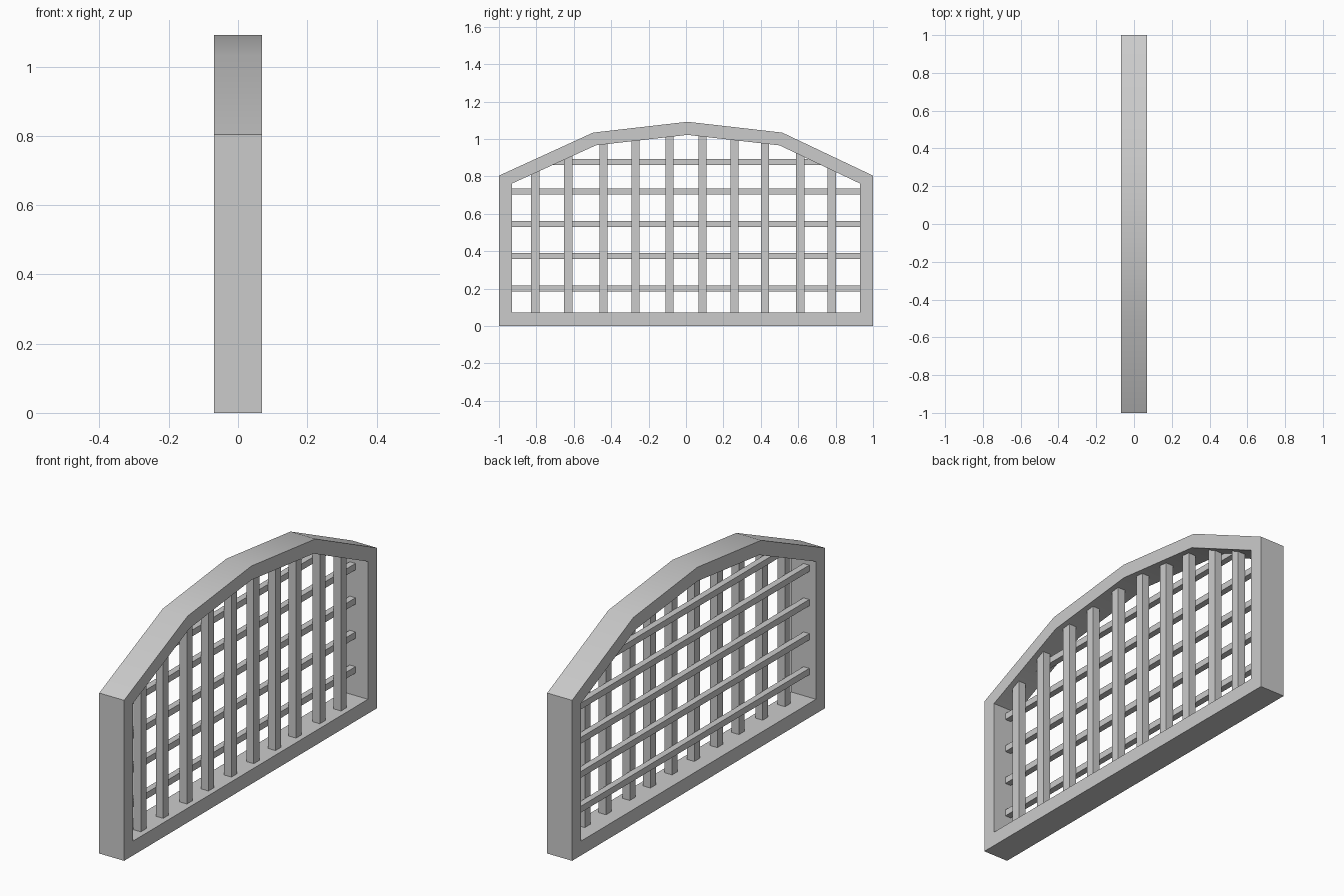
import bpy, bmesh
from math import radians

if "Cube" in bpy.data.objects:
    bpy.data.objects.remove(bpy.data.objects["Cube"], do_unlink=True)

grey = bpy.data.materials.new("light_grey")
grey.use_nodes = True
colour = (0.6, 0.6, 0.6, 1)
grey.diffuse_color = colour
grey.node_tree.nodes["Principled BSDF"].inputs["Base Color"].default_value = colour


def finish(name, bm):
    bmesh.ops.recalc_face_normals(bm, faces=bm.faces)
    mesh = bpy.data.meshes.new(name)
    bm.to_mesh(mesh)
    bm.free()
    mesh.materials.append(grey)
    obj = bpy.data.objects.new(name, mesh)
    bpy.context.collection.objects.link(obj)
    return obj


def bar(name, low, high):
    bm = bmesh.new()
    bmesh.ops.create_cube(bm, size=1)
    for v in bm.verts:
        v.co = [a if c < 0 else b for c, a, b in zip(v.co, low, high)]
    return finish(name, bm)


# Arched frame: outer and inner outlines in (y, z)
HALF = 0.069
outer = [(-1, 0), (1, 0), (1, 0.804), (0.515, 1.034), (0.008, 1.092), (-0.497, 1.034), (-1, 0.804)]
inner = [(-0.93, 0.072), (0.93, 0.072), (0.93, 0.762), (0.5, 0.966), (0.008, 1.022), (-0.482, 0.966), (-0.93, 0.762)]

bm = bmesh.new()
rings = [[bm.verts.new((x, y, z)) for y, z in outline]
         for x, outline in ((HALF, outer), (HALF, inner), (-HALF, inner), (-HALF, outer))]
n = len(outer)
for k, ring in enumerate(rings):
    after = rings[(k + 1) % len(rings)]
    for i in range(n):
        j = (i + 1) % n
        bm.faces.new((ring[i], ring[j], after[j], after[i]))
frame = finish("arched_frame", bm)
bpy.context.view_layer.objects.active = frame
frame.select_set(True)
bpy.ops.object.shade_smooth_by_angle(angle=radians(30))
frame.select_set(False)


def arch_height(y):
    # Height of the inner arch above a given y
    for (y1, z1), (y0, z0) in zip(inner[2:], inner[3:]):
        if y0 <= y <= y1:
            return z0 + (z1 - z0) * (y - y0) / (y1 - y0)


# Upright bars, ending inside the arch
for i, y in enumerate((-0.806, -0.629, -0.441, -0.27, -0.088, 0.088, 0.26, 0.423, 0.611, 0.779)):
    bar(f"upright_bar_{i + 1}", (0, y - 0.022, 0.04), (0.041, y + 0.022, arch_height(y) + 0.03))

# Cross bars behind the uprights, ending inside the frame
for i, z in enumerate((0.201, 0.375, 0.546, 0.718, 0.878)):
    reach = 0.96 if z < 0.8 else 0.76
    bar(f"cross_bar_{i + 1}", (-0.032, -reach, z - 0.016), (0, reach, z + 0.016))
